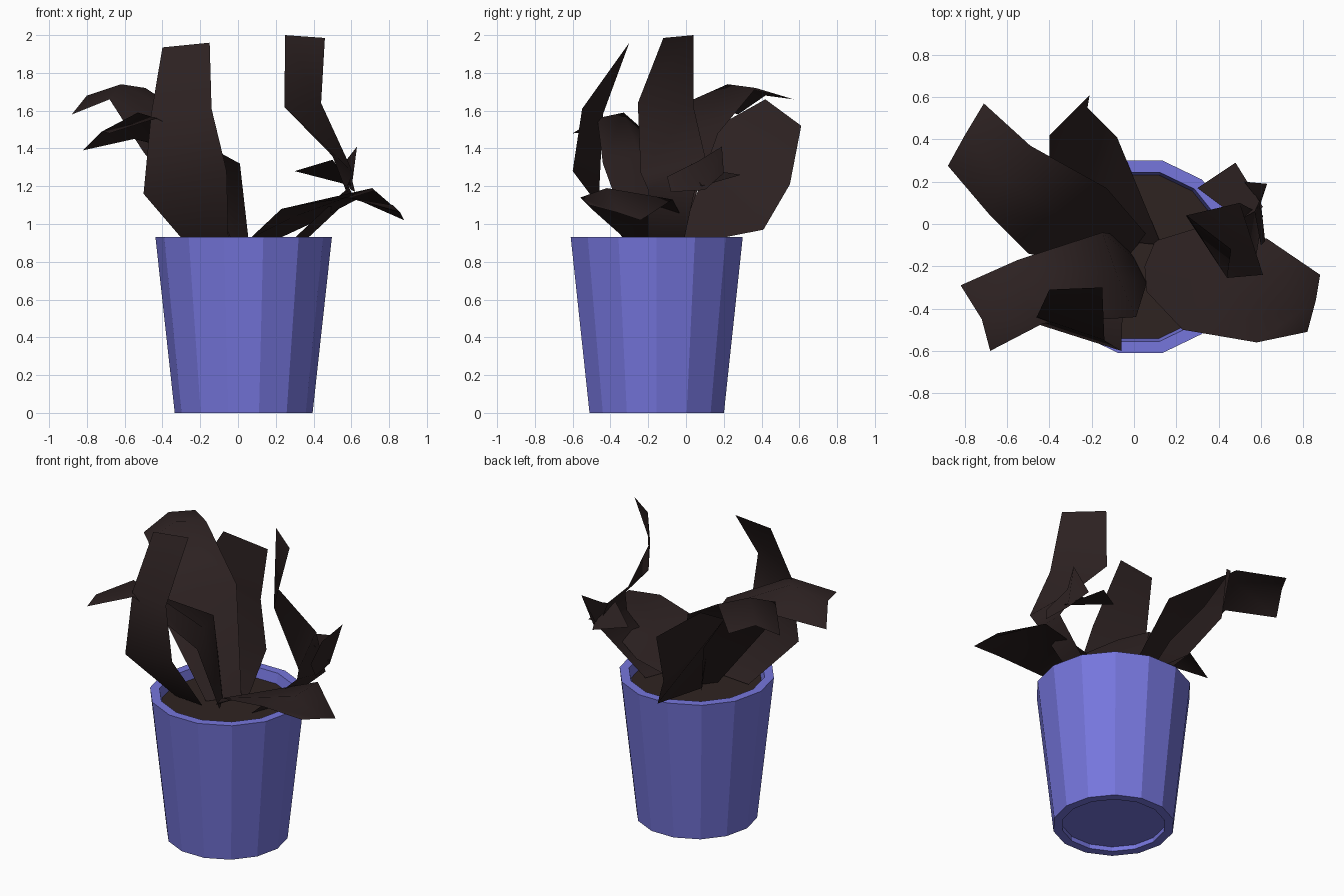
import bpy, bmesh, math

def material(name, col):
    m = bpy.data.materials.new(name)
    m.diffuse_color = (*col, 1)
    return m

BLUE = material("pot blue", (0.18, 0.18, 0.72))
BROWN = material("dry leaf brown", (0.025, 0.015, 0.015))
SOIL = material("soil brown", (0.028, 0.017, 0.015))
CX, CY, SIDES = 0.03, -0.155, 14

def finish(name, bm, mat):
    me = bpy.data.meshes.new(name)
    bm.to_mesh(me)
    bm.free()
    me.materials.append(mat)
    ob = bpy.data.objects.new(name, me)
    bpy.context.collection.objects.link(ob)
    return ob

def lathe(name, profile, mat, cap_first=False, cap_last=False):
    """Revolve (radius, z) pairs around the pot axis."""
    bm = bmesh.new()
    rings = [[bm.verts.new((CX + r * math.cos(2 * math.pi * i / SIDES),
                            CY + r * math.sin(2 * math.pi * i / SIDES), z))
              for i in range(SIDES)] for r, z in profile]
    for a, b in zip(rings, rings[1:]):
        for i in range(SIDES):
            j = (i + 1) % SIDES
            bm.faces.new((a[i], a[j], b[j], b[i]))
    if cap_first:
        bm.faces.new(rings[0][::-1])
    if cap_last:
        bm.faces.new(rings[-1])
    return finish(name, bm, mat)

def leaf(name, sections, angle=100):
    """Loft a thin leaf through cross sections, each a row of points."""
    bm = bmesh.new()
    rows = [[bm.verts.new(p) for p in s] for s in sections]
    for a, b in zip(rows, rows[1:]):
        for i in range(len(a) - 1):
            bm.faces.new((a[i], a[i + 1], b[i + 1], b[i]))
    # face mostly upward
    bm.normal_update()
    if sum((f.normal.z * f.calc_area() for f in bm.faces)) < 0:
        bmesh.ops.reverse_faces(bm, faces=bm.faces[:])
    ob = finish(name, bm, BROWN)
    bpy.context.view_layer.objects.active = ob
    ob.select_set(True)
    bpy.ops.object.shade_smooth_by_angle(angle=math.radians(angle))
    ob.select_set(False)

# Pot with recessed foot and open rim
lathe("pot", [(0.31, 0.03), (0.31, 0.0), (0.365, 0.0), (0.467, 0.93),
              (0.41, 0.93), (0.395, 0.86)], BLUE, cap_first=True)
# Soil disc
lathe("soil", [(0.397, 0.86), (0.397, 0.865)], SOIL, cap_last=True)

# Low leaf reaching right, with a raised middle
leaf("right_leaf", [
    [(0.06, -0.32, 0.92), (0.05, -0.2, 0.9), (0.1, -0.08, 0.87)],
    [(0.23, -0.50, 1.08), (0.30, -0.25, 1.04), (0.36, 0.0, 0.99)],
    [(0.58, -0.56, 1.14), (0.71, -0.42, 1.19), (0.63, -0.07, 1.13)],
    [(0.82, -0.51, 1.10), (0.86, -0.36, 1.06), (0.88, -0.24, 1.02)]])

# Long leaf bending to the back left
leaf("back_left_leaf", [
    [(0.06, -0.05, 0.87), (-0.01, -0.13, 0.87), (-0.08, -0.22, 0.87)],
    [(-0.13, 0.17, 1.48), (-0.32, 0.02, 1.46), (-0.50, -0.14, 1.38)],
    [(-0.49, 0.37, 1.72), (-0.62, 0.22, 1.74), (-0.68, 0.04, 1.66)],
    [(-0.71, 0.57, 1.66), (-0.80, 0.42, 1.68), (-0.88, 0.275, 1.58)]])

# Tall upright leaf at the front left
leaf("front_tall_leaf", [
    [(-0.26, -0.28, 0.88), (-0.05, -0.30, 0.88)],
    [(-0.50, -0.46, 1.16), (-0.06, -0.60, 1.28)],
    [(-0.46, -0.44, 1.58), (-0.14, -0.55, 1.61)],
    [(-0.40, -0.31, 1.935), (-0.15, -0.30, 1.96)]])

# Leaf bending to the front left
leaf("left_leaf", [
    [(0.06, -0.28, 0.88), (0.0, -0.16, 0.88), (-0.08, -0.05, 0.88)],
    [(0.01, -0.44, 1.32), (-0.08, -0.24, 1.36), (-0.15, -0.04, 1.35)],
    [(-0.43, -0.47, 1.56), (-0.53, -0.33, 1.59), (-0.55, -0.17, 1.45)],
    [(-0.68, -0.60, 1.48), (-0.72, -0.45, 1.49), (-0.82, -0.29, 1.39)]])

# Broad twisted leaf at the back
leaf("back_leaf", [
    [(0.13, -0.1, 0.87), (-0.06, -0.08, 0.88)],
    [(-0.08, 0.41, 0.97), (-0.2, 0.1, 1.25)],
    [(-0.22, 0.55, 1.21), (-0.40, 0.17, 1.52)],
    [(-0.21, 0.61, 1.52), (-0.40, 0.42, 1.66)]])

# Tall upright leaf on the right
leaf("right_tall_leaf", [
    [(0.24, -0.20, 0.87), (0.31, -0.02, 0.87)],
    [(0.57, -0.20, 1.18), (0.61, 0.04, 1.15)],
    [(0.61, -0.24, 1.27), (0.50, 0.10, 1.36)],
    [(0.44, -0.255, 1.64), (0.245, 0.04, 1.62)],
    [(0.46, -0.12, 1.985), (0.25, 0.04, 2.0)]])

# Small crumpled leaf at its side
leaf("curled_leaf", [
    [(0.62, -0.08, 1.17), (0.60, -0.10, 1.25)],
    [(0.60, 0.10, 1.18), (0.57, 0.06, 1.33)],
    [(0.52, 0.20, 1.27), (0.63, 0.19, 1.41)]], 30)
leaf("curled_leaf_tip", [
    [(0.61, 0.08, 1.20), (0.50, 0.02, 1.34)],
    [(0.48, 0.29, 1.26), (0.30, 0.17, 1.28)]], 30)
